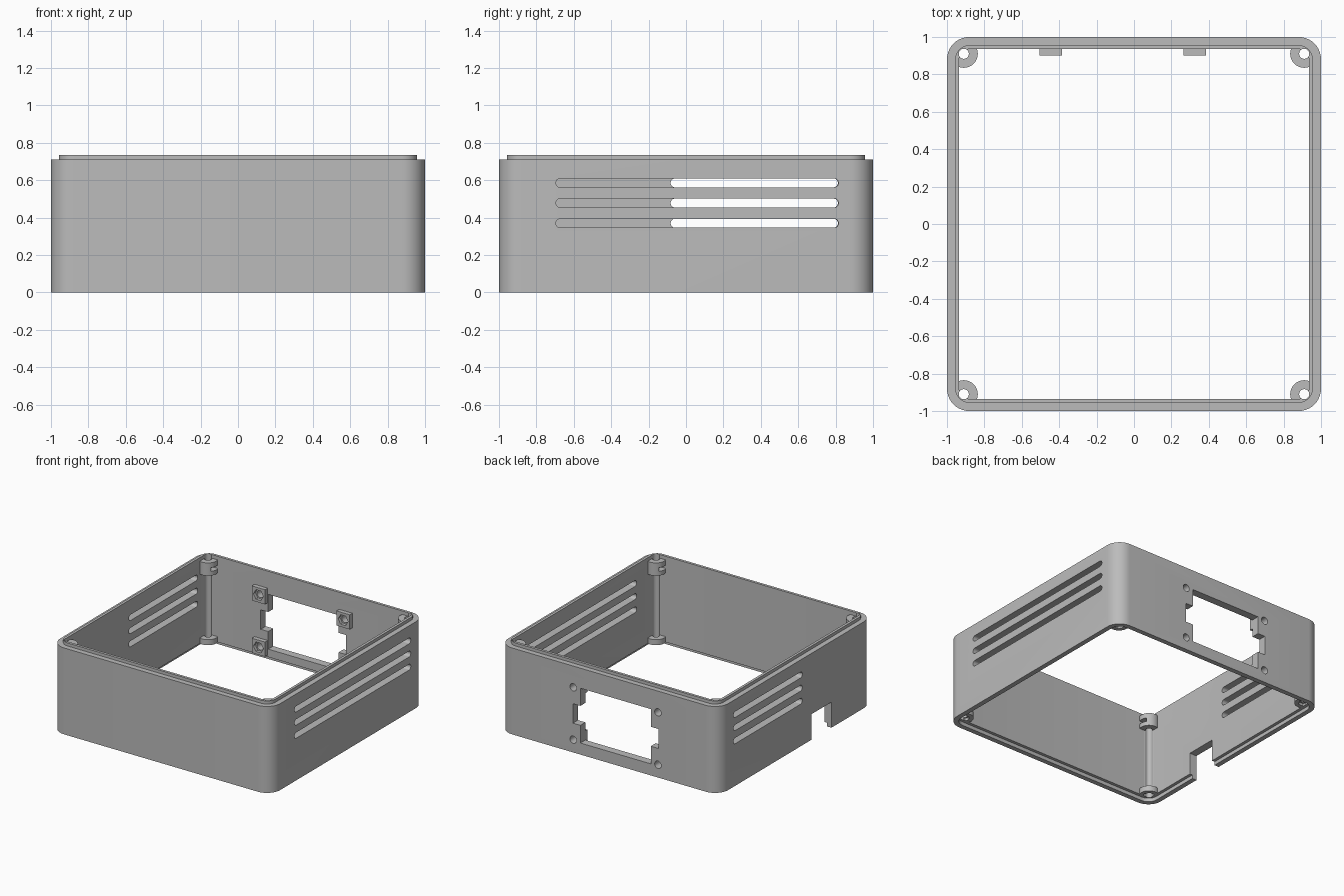
import bpy, bmesh, math
from mathutils import Vector

old = bpy.data.objects.get("Cube")
if old:
    bpy.data.objects.remove(old, do_unlink=True)

GREY = (0.5, 0.5, 0.5, 1)
grey = bpy.data.materials.new("matte_grey")
grey.use_nodes = True
grey.diffuse_color = GREY
grey.node_tree.nodes["Principled BSDF"].inputs["Base Color"].default_value = GREY

H = 0.71                 # wall height
INNER = 0.935            # half width of the cavity
SCREW = 0.91             # corner screw position
PANEL_X, PANEL_Z = -0.06, 0.32   # centre of the rear socket


def rounded(w, h, r, cx=0, cy=0, n=10):
    """Outline of a rounded rectangle with half sizes w, h."""
    pts = []
    for k, (sx, sy) in enumerate([(1, 1), (-1, 1), (-1, -1), (1, -1)]):
        for i in range(n + 1):
            a = math.pi / 2 * (k + i / n)
            pts.append((cx + sx * (w - r) + r * math.cos(a),
                        cy + sy * (h - r) + r * math.sin(a)))
    return pts


def circle(cx, cy, r, n=32):
    return [(cx + r * math.cos(math.tau * i / n), cy + r * math.sin(math.tau * i / n))
            for i in range(n)]


def rect(x0, x1, y0, y1):
    return [(x0, y0), (x1, y0), (x1, y1), (x0, y1)]


def prism(name, outline, axis, lo, hi):
    """Extrude an outline along an axis; the outline uses the other two axes in order."""
    place = {"x": lambda p, d: (d, p[0], p[1]),
             "y": lambda p, d: (p[0], d, p[1]),
             "z": lambda p, d: (p[0], p[1], d)}[axis]
    bm = bmesh.new()
    face = bm.faces.new([bm.verts.new(place(p, lo)) for p in outline])
    new = bmesh.ops.extrude_face_region(bm, geom=[face])["geom"]
    shift = Vector(place((0, 0), hi - lo))
    bmesh.ops.translate(bm, vec=shift, verts=[v for v in new if isinstance(v, bmesh.types.BMVert)])
    bmesh.ops.remove_doubles(bm, verts=bm.verts, dist=1e-5)
    bmesh.ops.recalc_face_normals(bm, faces=bm.faces)
    mesh = bpy.data.meshes.new(name)
    bm.to_mesh(mesh)
    bm.free()
    mesh.materials.append(grey)
    obj = bpy.data.objects.new(name, mesh)
    bpy.context.collection.objects.link(obj)
    return obj


def cut(target, *cutter_args):
    """Subtract a prism from the target and discard the cutter."""
    cutter = prism("cutter", *cutter_args)
    cutter.hide_render = True
    mod = target.modifiers.new("cut", "BOOLEAN")
    mod.operation, mod.solver, mod.object = "DIFFERENCE", "EXACT", cutter
    graph = bpy.context.evaluated_depsgraph_get()
    result = bpy.data.meshes.new_from_object(target.evaluated_get(graph))
    target.modifiers.clear()
    target.data = result
    bpy.data.objects.remove(cutter, do_unlink=True)


parts = []
corners = [(sx * SCREW, sy * SCREW) for sx in (-1, 1) for sy in (-1, 1)]
screws = [(PANEL_X + sx * 0.385, PANEL_Z + sz * 0.215) for sx in (-1, 1) for sz in (-1, 1)]

# Four-sided wall with a rebate around the bottom
wall = prism("case_wall", rounded(1, 1, 0.12), "z", 0, H)
cut(wall, rounded(INNER, INNER, 0.055), "z", -0.1, H + 0.1)
cut(wall, rounded(0.96, 0.96, 0.08), "z", -0.1, 0.03)
parts.append(wall)

# Raised lip around the top
lip = prism("top_lip", rounded(0.957, 0.957, 0.08), "z", H, H + 0.025)
cut(lip, rounded(INNER, INNER, 0.055), "z", H - 0.1, H + 0.1)
parts.append(lip)

# Ventilation slots: long on one side, short on the other
for z in (0.37, 0.478, 0.586):
    cut(wall, rounded(0.755, 0.024, 0.0235, 0.06, z), "x", 0.85, 1.1)
    cut(wall, rounded(0.447, 0.024, 0.0235, 0.365, z), "x", -1.1, -0.85)

# Cable notch at the bottom of the side wall
cut(wall, rect(-0.46, -0.2, -0.1, 0.21), "x", -1.1, -0.85)

# Rear socket opening with side notches, and its screw holes
cut(wall, rect(PANEL_X - 0.32, PANEL_X + 0.32, PANEL_Z - 0.225, PANEL_Z + 0.225), "y", 0.85, 1.1)
cut(wall, rect(PANEL_X - 0.388, PANEL_X + 0.388, PANEL_Z - 0.08, PANEL_Z + 0.08), "y", 0.85, 1.1)
for x, z in screws:
    cut(wall, circle(x, z, 0.03, 20), "y", 0.85, 1.1)
    mount = prism("socket_screw_mount", rect(x - 0.06, x + 0.06, z - 0.06, z + 0.06),
                  "y", 0.9, INNER)
    cut(mount, circle(x, z, 0.045, 6), "y", 0.8, 0.925)
    cut(mount, circle(x, z, 0.03, 20), "y", 0.8, 1.1)
    parts.append(mount)

# Corner screw bosses, upper with a nut slot and lower with a hex pocket
for x, y in corners:
    side = math.copysign(1, x)
    upper = prism("upper_corner_boss", circle(x, y, 0.075), "z", 0.6, H - 0.004)
    xa, xb = sorted((x + side * 0.03, x - side * 0.1))
    cut(upper, rect(xa, xb, y - 0.045, y + 0.045), "z", 0.635, 0.665)
    lower = prism("lower_corner_boss", circle(x, y, 0.075), "z", 0.03, 0.075)
    cut(lower, circle(x, y, 0.045, 6), "z", 0, 0.05)
    for part in (upper, lower, lip, wall):
        cut(part, circle(x, y, 0.027, 20), "z", -0.1, 1)
    parts += [upper, lower]

# Smooth rounded corners, keep sharp edges
bpy.ops.object.select_all(action="DESELECT")
for part in parts:
    part.select_set(True)
bpy.context.view_layer.objects.active = wall
bpy.ops.object.shade_smooth_by_angle(angle=math.radians(30))
